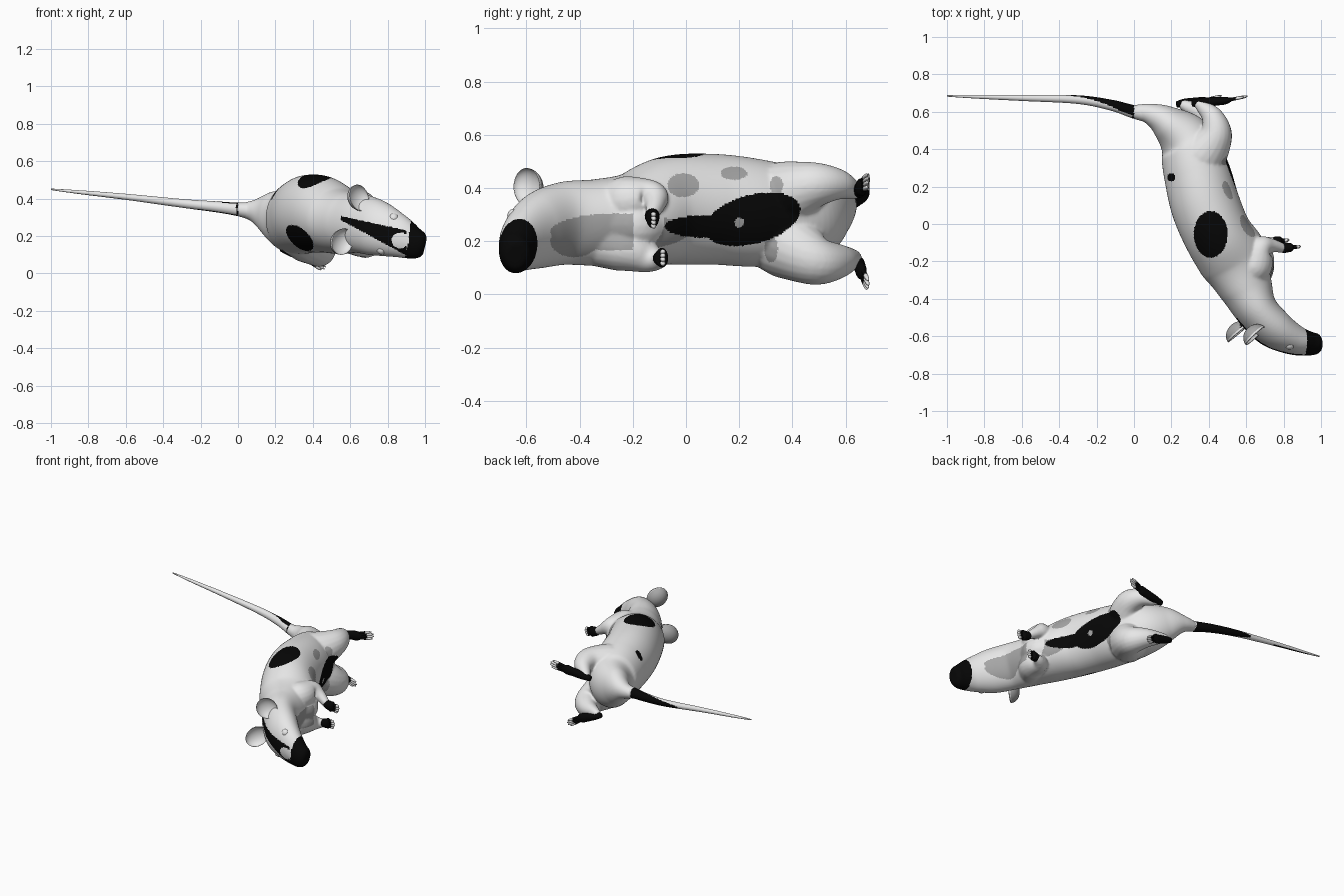
import bpy, bmesh, math
from mathutils import Vector, Matrix

if "Cube" in bpy.data.objects:
    bpy.data.objects.remove(bpy.data.objects["Cube"])

def material(name, rgb):
    m = bpy.data.materials.new(name)
    m.diffuse_color = (*rgb, 1)
    m.use_nodes = True
    m.node_tree.nodes["Principled BSDF"].inputs["Base Color"].default_value = m.diffuse_color
    return m

MATS = [material("white_fur", (0.9, 0.9, 0.9)),
        material("grey_fur", (0.38, 0.38, 0.38)),
        material("black_fur", (0.002, 0.002, 0.002))]
WHITE, GREY, BLACK = 0, 1, 2

def finish(name, bm, paint):
    bmesh.ops.recalc_face_normals(bm, faces=bm.faces[:])
    bm.normal_update()
    for f in bm.faces:
        f.smooth = True
        f.material_index = paint(f.calc_center_median(), f.normal) if callable(paint) else paint
    me = bpy.data.meshes.new(name)
    bm.to_mesh(me)
    bm.free()
    for m in MATS:
        me.materials.append(m)
    ob = bpy.data.objects.new(name, me)
    bpy.context.collection.objects.link(ob)
    return ob

def spline(keys, steps):
    """Smooth interpolation through rows of numbers."""
    out = []
    for i in range(len(keys) - 1):
        k = [keys[max(i - 1, 0)], keys[i], keys[i + 1], keys[min(i + 2, len(keys) - 1)]]
        for s in range(steps):
            t = s / steps
            out.append([0.5 * (2*b + (c - a)*t + (2*a - 5*b + 4*c - d)*t*t + (3*b - a - 3*c + d)*t**3)
                        for a, b, c, d in zip(*k)])
    return out + [list(keys[-1])]

def tube(bm, keys, steps=8, sides=20, hint=lambda p: Vector((0, 0, 1))):
    """Closed tube through rows x, y, z, depth, width."""
    keys = [k if len(k) == 5 else (*k, k[3]) for k in keys]
    rows, rings = spline(keys, steps), []
    pts = [Vector(r[:3]) for r in rows]
    for i, r in enumerate(rows):
        t = (pts[min(i + 1, len(pts) - 1)] - pts[max(i - 1, 0)]).normalized()
        h = hint(pts[i])
        side = (h - t * h.dot(t)).normalized()
        up = side.cross(t)
        rings.append([bm.verts.new(pts[i] + up * math.cos(a) * max(r[3], .002) + side * math.sin(a) * max(r[4], .002))
                      for a in (math.tau * j / sides for j in range(sides))])
    for a, b in zip(rings, rings[1:]):
        for j in range(sides):
            k = (j + 1) % sides
            bm.faces.new((a[j], a[k], b[k], b[j]))
    bm.faces.new(rings[0])
    bm.faces.new(rings[-1])

def loft(name, keys, paint, steps=8, sides=20):
    bm = bmesh.new()
    tube(bm, keys, steps, sides)
    return finish(name, bm, paint)

def inside(u, v, cu, cv, ru, rv):
    return ((u - cu) / ru) ** 2 + ((v - cv) / rv) ** 2 < 1

# Coat pattern of the body and head
GREY_SPOTS = [(-.25, .235, .26, .07), (-.01, .41, .06, .045), (.18, .455, .05, .025),
              (.34, .41, .025, .035), (.32, .17, .025, .05), (-.42, .2, .09, .06)]

def coat(p, n):
    x, y, z = p
    if y < -.42 and x > .5:                               # face
        s = (z - .30 + .38 * (x - .54)) * .935
        if n.y < 0 and inside(x, z, .868, .177, .046, .042):
            return WHITE
        if x - .15 * (z - .15) > .905:
            return BLACK
        if n.y < -.1 and .55 < x < .9 and abs(s) < .01 + .15 * (x - .55):
            return BLACK
    if z > .32 and (inside(x, y, .41, -.055, .09, .125) or inside(x, y, .2, .25, .022, .022)):
        return BLACK
    if z < .3 and n.x < .2 and y < .1 and inside(x + .6 * (z - .19), z, .33, .19, .06, .07):
        return BLACK
    if n.x > .1 and not (y > -.2 and x > .69):            # belly side
        if inside(y, z, .2, .27, .018, .018):
            return GREY
        if inside(y, z - .2 * (y - .24), .25, .28, .18, .094) or inside(y, z, .07, .255, .15, .042):
            return BLACK
        if any(inside(y, z, *g) for g in GREY_SPOTS):
            return GREY
    return WHITE

def body_side(p):
    k = min(max((p.x - .5) / .25, 0), 1)
    return Vector((.36 * k, 0, 1)).normalized()

# Body, head and legs, fused into one skin
skin = bmesh.new()
tube(skin, [
    (.00, .60, .34, .036, .034), (.08, .59, .335, .055, .058), (.17, .545, .32, .092, .12),
    (.28, .44, .29, .152, .178), (.337, .27, .305, .178, .202), (.382, .1, .32, .185, .208),
    (.45, -.06, .315, .183, .205), (.54, -.2, .28, .188, .177), (.598, -.34, .27, .145, .163),
    (.655, -.46, .267, .113, .158), (.745, -.557, .24, .105, .148), (.85, -.617, .2, .083, .118),
    (.93, -.638, .165, .066, .09), (.98, -.64, .15, .055, .07), (1.0, -.64, .145, .035, .045)],
    steps=10, sides=64, hint=body_side)
for keys in (
    # upper and lower hind legs
    [(.3, .30, .35, .12), (.375, .38, .375, .128), (.435, .48, .41, .09),
     (.42, .57, .413, .06), (.36, .63, .39, .034), (.33, .645, .385, .022)],
    [(.3, .30, .21, .11), (.375, .39, .18, .126), (.43, .49, .127, .094),
     (.38, .575, .125, .065), (.29, .625, .135, .036), (.25, .64, .13, .024)],
    # upper and lower front legs
    [(.58, -.3, .34, .07), (.645, -.22, .35, .095), (.68, -.13, .365, .065),
     (.73, -.115, .34, .04), (.80, -.13, .295, .025)],
    [(.6, -.34, .18, .075), (.66, -.24, .175, .088), (.685, -.145, .14, .06),
     (.72, -.105, .13, .037), (.76, -.09, .138, .025)],
    # chest
    [(.56, -.05, .27, .05), (.64, -.17, .26, .1), (.65, -.25, .26, .09), (.64, -.34, .26, .05)]):
    tube(skin, keys)
rat = finish("body_head_and_legs", skin, WHITE)
mod = rat.modifiers.new("fuse", 'REMESH')
mod.mode, mod.voxel_size = 'VOXEL', .0065
mod = rat.modifiers.new("soften", 'SMOOTH')
mod.factor, mod.iterations = .5, 12
fused = bmesh.new()
fused.from_object(rat, bpy.context.evaluated_depsgraph_get())
bpy.data.objects.remove(rat)
finish("body_head_and_legs", fused, coat)

# Tail, black on its underside near the root
def tail_coat(p, n):
    if p.x > 0 or (p.x < -.01 and n.y < -.5):
        return WHITE
    limit = -.7 + 1.6 * (-.1 - p.x) / .3
    return BLACK if n.dot(Vector((0, .92, -.38))) > limit or (-.92 < p.x < -.62 and n.z < -.8) else WHITE

loft("tail", [(.08, .59, .335, .05), (0, .60, .343, .036), (-.12, .635, .357, .029), (-.3, .665, .375, .023),
              (-.6, .674, .41, .016), (-.85, .681, .435, .01), (-1, .685, .45, .004)],
     tail_coat, steps=20, sides=32)

# Feet with toes and pale claws
def foot(name, heel, ball, tip, r, spread):
    heel, ball, tip = Vector(heel), Vector(ball), Vector(tip)
    loft(name, [(*heel, r * .7), (*heel.lerp(ball, .3), r), (*ball.lerp(heel, .25), r * .9, r * 1.2),
                (*ball, r * .8, r * 1.3), (*ball.lerp(tip, .3), r * .3, r * .6)], BLACK)
    fwd = tip - ball
    across = (Vector((0, 0, 1)) - fwd * fwd.z / fwd.length_squared).normalized()
    for i in range(4):
        o = across * (i - 1.5) * spread
        a, b = ball + o * .7, tip + o - fwd * (.12 if i in (0, 3) else 0)
        loft(f"{name}_toe_{i+1}", [(*a, r * .35), (*a.lerp(b, .4), r * .36), (*a.lerp(b, .65), r * .34),
                                  (*a.lerp(b, .8), r * .1)], BLACK, 4, 10)
        loft(f"{name}_claw_{i+1}", [(*a.lerp(b, .55), r * .37), (*a.lerp(b, .85), r * .32), (*b, .003)], WHITE, 3, 8)

foot("upper_hind_foot", (.31, .645, .38), (.49, .66, .405), (.605, .683, .43), .025, .016)
foot("lower_hind_foot", (.23, .64, .135), (.37, .66, .085), (.465, .685, .03), .024, .013)
foot("upper_front_foot", (.78, -.128, .3), (.84, -.125, .285), (.89, -.12, .275), .028, .016)
foot("lower_front_foot", (.735, -.1, .134), (.785, -.09, .138), (.83, -.085, .138), .028, .016)

# Ears: cups with a hollow front
def ear(name, centre, normal, length, stem):
    bm = bmesh.new()
    bmesh.ops.create_uvsphere(bm, u_segments=48, v_segments=30, radius=1)
    n = Vector(normal).normalized()
    u = (Vector(stem) - n * n.dot(Vector(stem))).normalized()
    v = n.cross(u)
    c = Vector(centre)
    for q in bm.verts:
        z = q.co.z * .6
        if z > 0:
            z *= -.75
        q.co = c + u * q.co.x * length + v * q.co.y * .066 + n * z * .1
    root = c - u * length * .7
    return finish(name, bm, lambda p, m: WHITE if m.dot(n) < .2 else
                  BLACK if (p - root).length < .04 else GREY)

ear("upper_ear", (.65, -.60, .405), (.68, -.7, .12), .074, (-.1, -.6, .6))
ear("lower_ear", (.56, -.585, .17), (.6, -.72, .05), .078, (-.45, -.55, -.5))

# Eyes
for name, pos in (("upper_eye", (.832, -.645, .295)), ("lower_eye", (.768, -.63, .128))):
    bm = bmesh.new()
    bmesh.ops.create_uvsphere(bm, u_segments=20, v_segments=12, radius=.027, matrix=Matrix.Translation(pos))
    finish(name, bm, WHITE)
